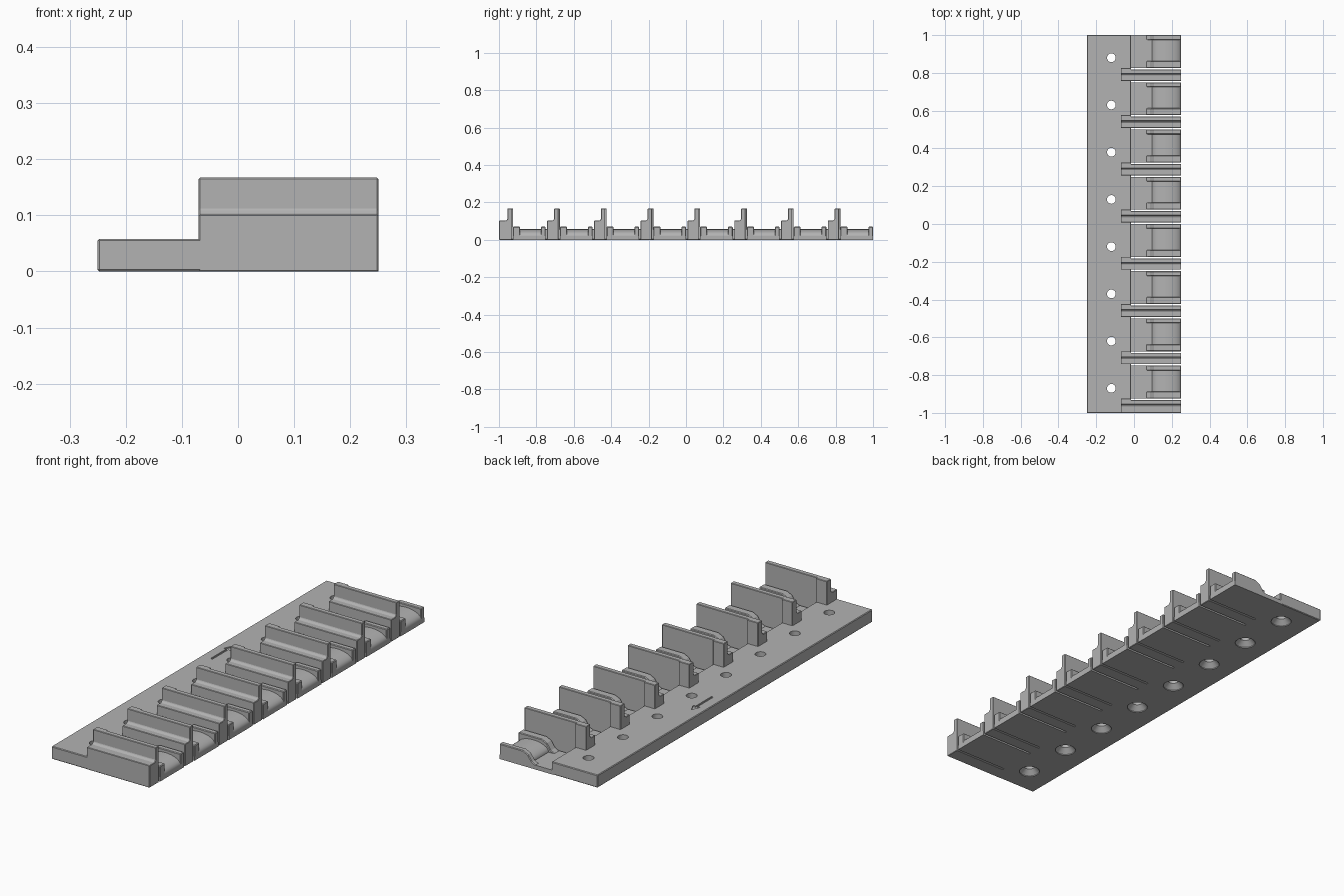
import bpy
import bmesh
from math import cos, sin, pi, radians
from mathutils import Vector

cube = bpy.data.objects.get("Cube")
if cube:
    bpy.data.objects.remove(cube, do_unlink=True)

grey = bpy.data.materials.new("plain_grey")
grey.use_nodes = True
colour = (0.45, 0.45, 0.45, 1)
grey.diffuse_color = colour
grey.node_tree.nodes["Principled BSDF"].inputs["Base Color"].default_value = colour


def make_object(name, bm):
    bmesh.ops.recalc_face_normals(bm, faces=bm.faces)
    mesh = bpy.data.meshes.new(name)
    bm.to_mesh(mesh)
    bm.free()
    mesh.materials.append(grey)
    obj = bpy.data.objects.new(name, mesh)
    bpy.context.collection.objects.link(obj)
    return obj


def add_prism(bm, outline, axis, start, end):
    """Extrude a 2D outline along the x, y or z axis."""
    def place(p, d):
        co = list(p)
        co.insert("xyz".index(axis), d)
        return bm.verts.new(co)
    face = bm.faces.new([place(p, start) for p in outline])
    shift = Vector([end - start if a == axis else 0 for a in "xyz"])
    new = bmesh.ops.extrude_face_region(bm, geom=[face], use_keep_orig=True)
    verts = [g for g in new["geom"] if isinstance(g, bmesh.types.BMVert)]
    bmesh.ops.translate(bm, verts=verts, vec=shift)


def prism(name, outline, axis, start, end, bevel=0.003):
    bm = bmesh.new()
    add_prism(bm, outline, axis, start, end)
    obj = make_object(name, bm)
    if bevel:
        mod = obj.modifiers.new("edge_chamfer", "BEVEL")
        mod.width = bevel
        mod.segments = 1
        mod.limit_method = "ANGLE"
        mod.angle_limit = radians(30)
    return obj


def rect(a0, a1, b0, b1):
    return [(a0, b0), (a1, b0), (a1, b1), (a0, b1)]


def add_lathe(bm, x, y, profile, sides=32):
    """Closed solid of revolution around z."""
    rings = [[bm.verts.new((x + r * cos(2 * pi * k / sides),
                            y + r * sin(2 * pi * k / sides), z))
              for k in range(sides)] for r, z in profile]
    for low, high in zip(rings, rings[1:]):
        for k in range(sides):
            n = (k + 1) % sides
            bm.faces.new((low[k], low[n], high[n], high[k]))
    bm.faces.new(rings[0][::-1])
    bm.faces.new(rings[-1])


UNITS, PITCH = 8, 0.25
EDGE = 0.25       # half width of the whole part
STEP = -0.015     # where the solid strip ends and the bays begin
FLOOR = 0.02

# Mounting strip with countersunk screw holes and an engraved arrow
strip = prism("mounting_strip", rect(-EDGE, STEP, 0, 0.058), "y", -1, 1)
cut = bmesh.new()
for i in range(UNITS):
    add_lathe(cut, -0.12, -0.87 + PITCH * i,
              [(0.045, -0.01), (0.045, 0.004), (0.023, 0.026), (0.023, 0.1)])
arrow = [(-0.203, 0.09), (-0.193, 0.09), (-0.193, 0.205), (-0.18, 0.205),
         (-0.198, 0.245), (-0.216, 0.205), (-0.203, 0.205)]
add_prism(cut, arrow, "z", 0.052, 0.1)
cutter = make_object("hole_cutter", cut)
cutter.hide_render = True
mod = strip.modifiers.new("holes", "BOOLEAN")
mod.object = cutter
mod.solver = "EXACT"
bpy.context.view_layer.update()
baked = bpy.data.meshes.new_from_object(
    strip.evaluated_get(bpy.context.evaluated_depsgraph_get()))
strip.modifiers.clear()
strip.data = baked
bpy.data.objects.remove(cutter, do_unlink=True)

# Side profile of the bay rails, and of the rounded ridge between them
rail = [(0.065, 0), (EDGE, 0), (EDGE, 0.07), (0.13, 0.07), (0.105, 0.058),
        (0.085, 0.03), (0.065, FLOOR)]
ridge = [(0.095, 0.005), (EDGE, 0.005)]
ridge += [(0.1725 + 0.0775 * cos(pi * k / 16), FLOOR + 0.036 * sin(pi * k / 16))
          for k in range(17)]

smooth = [strip]
for i in range(UNITS):
    y = -1 + PITCH * i
    n = i + 1
    # Divider: low shoulder with a tall thin fin, free of the bays on both sides
    y0 = y if i == 0 else y + 0.008
    fin = [(y0, 0), (y + 0.068, 0), (y + 0.068, 0.167), (y + 0.045, 0.167),
           (y + 0.045, 0.11), (y + 0.037, 0.102), (y0, 0.102)]
    prism(f"divider_{n}", fin, "x", -0.07, EDGE, 0.002)
    prism(f"divider_root_{n}", rect(y + 0.05, y + 0.076, 0.02, 0.167), "x",
          -0.07, STEP, 0.002)
    # Bay: thin floor, two rails and a rounded ridge
    prism(f"bay_floor_{n}", rect(STEP - 0.01, EDGE, 0, FLOOR), "y",
          y + 0.076, y + PITCH, 0)
    prism(f"bay_rail_front_{n}", rail, "y", y + 0.076, y + 0.113)
    prism(f"bay_rail_back_{n}", rail, "y", y + 0.225, y + PITCH)
    smooth.append(prism(f"bay_ridge_{n}", ridge, "y", y + 0.11, y + 0.228, 0))

# Smooth the curved parts, keeping hard edges
bpy.ops.object.select_all(action="DESELECT")
for obj in smooth:
    obj.select_set(True)
bpy.context.view_layer.objects.active = strip
bpy.ops.object.shade_smooth_by_angle(angle=radians(30))
